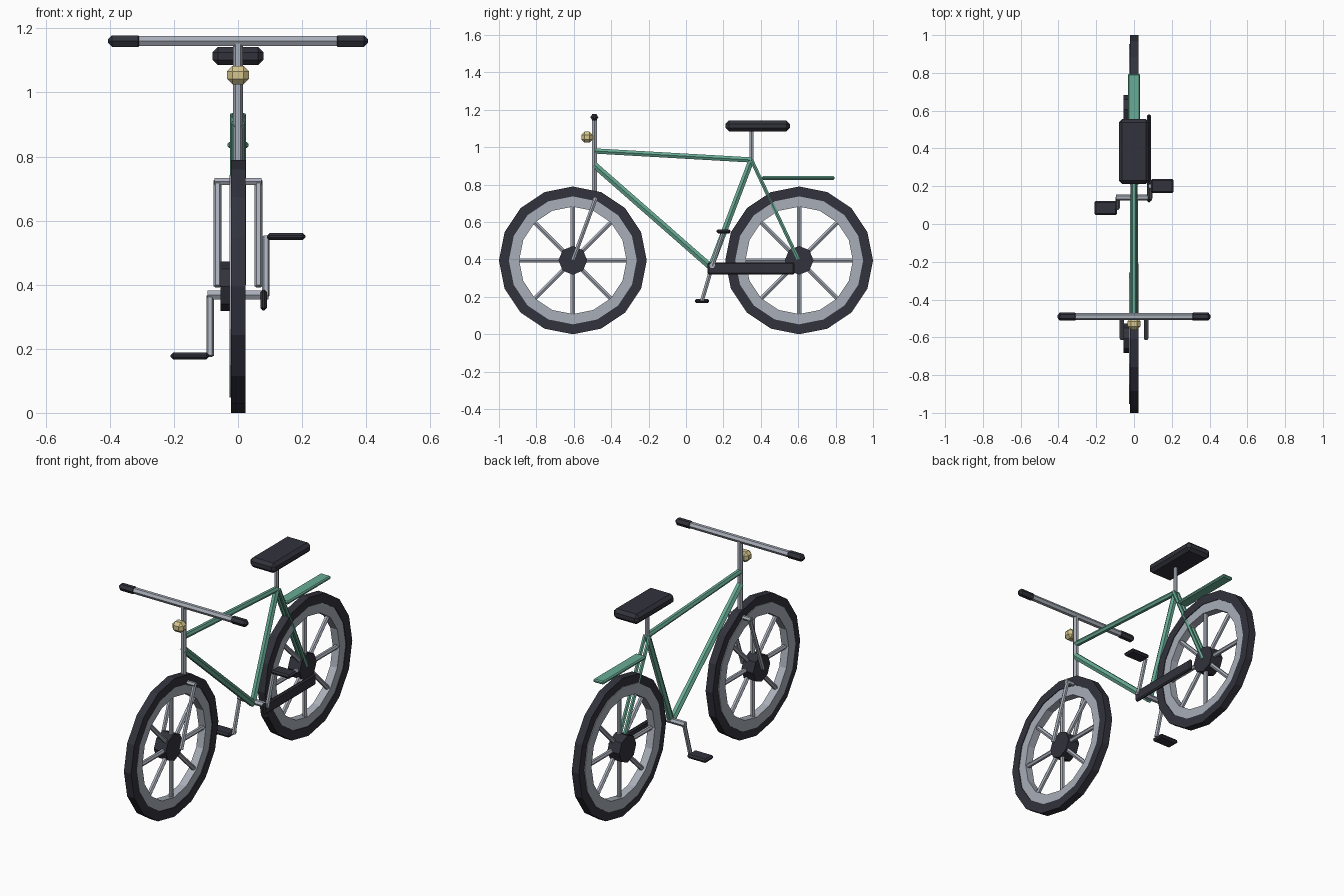
import bpy, bmesh, math
from mathutils import Vector, Matrix

if "Cube" in bpy.data.objects:
    bpy.data.objects.remove(bpy.data.objects["Cube"])


def material(name, rgb):
    m = bpy.data.materials.new(name)
    m.diffuse_color = (*rgb, 1)
    m.use_nodes = True
    m.node_tree.nodes["Principled BSDF"].inputs["Base Color"].default_value = m.diffuse_color
    return m


GREEN = material("frame green", (0.14, 0.41, 0.30))
DARK = material("dark rubber", (0.032, 0.032, 0.046))
GREY = material("metal grey", (0.39, 0.42, 0.48))
CREAM = material("lamp cream", (0.66, 0.56, 0.26))


def finish(name, bm, mat):
    bmesh.ops.recalc_face_normals(bm, faces=bm.faces)
    me = bpy.data.meshes.new(name)
    bm.to_mesh(me)
    bm.free()
    me.materials.append(mat)
    ob = bpy.data.objects.new(name, me)
    bpy.context.collection.objects.link(ob)
    return ob


def tube(name, a, b, r, mat, sides=6, roll=math.pi / 6, bevel=0):
    """Straight prism from a to b, with optional chamfered ends."""
    a, b = Vector(a), Vector(b)
    d = b - a
    bm = bmesh.new()
    bmesh.ops.create_cone(bm, cap_ends=True, segments=sides, radius1=r, radius2=r, depth=d.length)
    if bevel:
        rims = {e for f in bm.faces if len(f.verts) == sides for e in f.edges}
        bmesh.ops.bevel(bm, geom=list(rims), offset=bevel, segments=1, affect='EDGES')
    rot = d.to_track_quat('Z', 'Y').to_matrix().to_4x4()
    bm.transform(Matrix.Translation((a + b) / 2) @ rot @ Matrix.Rotation(roll, 4, 'Z'))
    return finish(name, bm, mat)


def box(name, lo, hi, bevel, mat):
    """Chamfered box between two corners."""
    lo, hi = Vector(lo), Vector(hi)
    bm = bmesh.new()
    bmesh.ops.create_cube(bm, size=1)
    bm.transform(Matrix.Translation((lo + hi) / 2) @ Matrix.Diagonal((*(hi - lo), 1)))
    bmesh.ops.bevel(bm, geom=bm.edges[:], offset=bevel, segments=1, affect='EDGES')
    return finish(name, bm, mat)


def ring(name, y, z, r_out, r_in, x0, x1, mat, sides=16):
    """Flat-sided hoop around the x axis."""
    bm = bmesh.new()
    loops = []
    for i in range(sides):
        t = 2 * math.pi * i / sides
        loops.append([bm.verts.new((x, y + r * math.sin(t), z + r * math.cos(t)))
                      for r, x in ((r_out, x0), (r_out, x1), (r_in, x1), (r_in, x0))])
    for i in range(sides):
        p, q = loops[i], loops[(i + 1) % sides]
        for k in range(4):
            bm.faces.new((p[k], p[(k + 1) % 4], q[(k + 1) % 4], q[k]))
    return finish(name, bm, mat)


# wheels
R = 0.395
for label, y in (("front", -0.605), ("rear", 0.605)):
    ring(label + "_tyre", y, R, R, 0.342, -0.022, 0.023, DARK)
    ring(label + "_rim", y, R, 0.347, 0.287, -0.026, 0.019, GREY)
    tube(label + "_hub", (-0.055, y, R), (0.02, y, R), 0.077, DARK, sides=8, roll=0)
    for i in range(4):
        t = math.pi * i / 4
        dy, dz = 0.295 * math.sin(t), 0.295 * math.cos(t)
        tube(f"{label}_spoke_{i + 1}", (0, y - dy, R - dz), (0, y + dy, R + dz), 0.013, GREY)

# frame
HEAD_TOP, HEAD_LOW = (0, -0.49, 0.98), (0, -0.49, 0.905)
SEAT_JOINT, CRANK = (0, 0.35, 0.932), (0, 0.14, 0.365)
tube("top_tube", HEAD_TOP, SEAT_JOINT, 0.016, GREEN)
tube("down_tube", HEAD_LOW, (0, 0.132, 0.36), 0.02, GREEN)
tube("seat_tube", SEAT_JOINT, (0, 0.132, 0.36), 0.018, GREEN)
for side, s in (("left", -1), ("right", 1)):
    tube(side + "_seat_stay", (s * 0.014, 0.35, 0.932), (s * 0.014, 0.60, 0.40), 0.011, GREEN)
box("rear_rack", (-0.033, 0.405, 0.826), (0.033, 0.795, 0.845), 0.006, GREEN)

# saddle
tube("seat_post", SEAT_JOINT, (0, 0.35, 1.10), 0.012, GREY)
box("seat", (-0.08, 0.212, 1.085), (0.08, 0.555, 1.142), 0.017, DARK)

# steering
tube("stem", (0, -0.49, 0.72), (0, -0.49, 1.16), 0.0155, GREY)
tube("handlebar", (-0.31, -0.49, 1.16), (0.31, -0.49, 1.16), 0.018, GREY)
tube("fork_crown", (-0.073, -0.487, 0.722), (0.073, -0.487, 0.722), 0.013, GREY)
for side, s in (("left", -1), ("right", 1)):
    tube(side + "_grip", (s * 0.30, -0.49, 1.16), (s * 0.405, -0.49, 1.16), 0.021, DARK, bevel=0.012)
    tube(side + "_fork_leg", (s * 0.064, -0.483, 0.725), (s * 0.064, -0.605, 0.395), 0.012, GREY)
box("head_lamp", (-0.034, -0.56, 1.025), (0.034, -0.498, 1.083), 0.017, CREAM)

# drive
tube("crank_axle", (-0.095, 0.14, 0.368), (0.095, 0.14, 0.368), 0.016, GREY)
box("chain_guard", (0.07, 0.115, 0.32), (0.09, 0.58, 0.384), 0.007, DARK)
for side, s in (("left", -1), ("right", 1)):
    y, z = 0.143 + s * 0.058, 0.364 + s * 0.186
    tube(side + "_crank_arm", (s * 0.087, 0.14, 0.365), (s * 0.087, y, z), 0.012, GREY)
    xs = sorted((s * 0.09, s * 0.21))
    box(side + "_pedal", (xs[0], y - 0.038, z - 0.011), (xs[1], y + 0.038, z + 0.011), 0.008, DARK)
